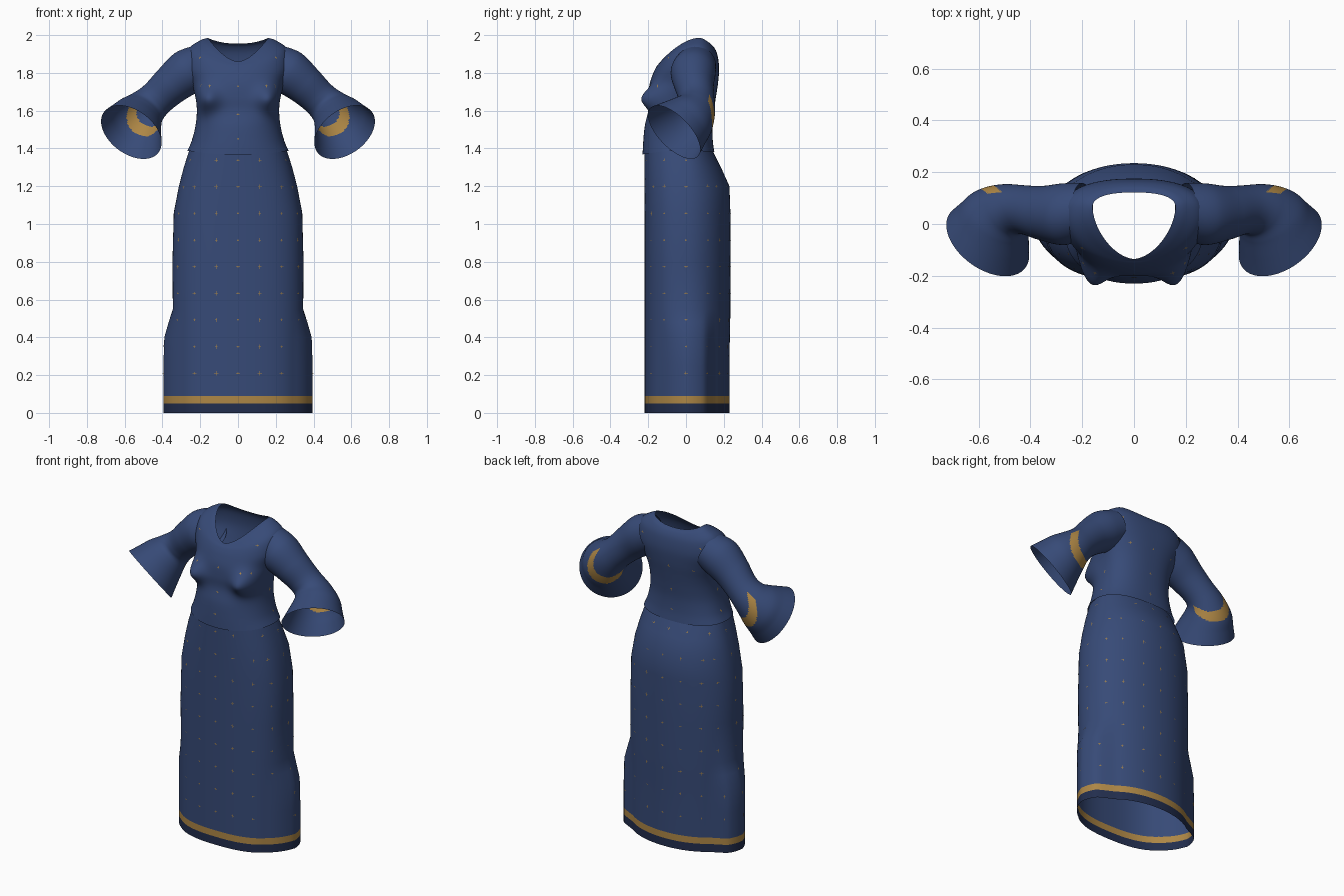
import bpy, math
from mathutils import Vector
from mathutils.bvhtree import BVHTree

cube = bpy.data.objects.get("Cube")
if cube:
    bpy.data.objects.remove(cube, do_unlink=True)

SEGS = 96


def material(name, color):
    m = bpy.data.materials.new(name)
    m.use_nodes = True
    m.diffuse_color = (*color, 1)
    bsdf = next(n for n in m.node_tree.nodes if n.type == 'BSDF_PRINCIPLED')
    bsdf.inputs["Base Color"].default_value = (*color, 1)
    bsdf.inputs["Roughness"].default_value = 0.8
    return m


BLUE = material("blue cloth", (0.038, 0.069, 0.185))
GOLD = material("gold trim", (0.42, 0.24, 0.06))
NAVY = material("navy hem", (0.016, 0.027, 0.075))


def make_object(name, verts, faces, mats, smooth=True):
    mesh = bpy.data.meshes.new(name)
    mesh.from_pydata(verts, [], faces)
    for m in mats:
        mesh.materials.append(m)
    for p in mesh.polygons:
        p.use_smooth = smooth
    mesh.update()
    obj = bpy.data.objects.new(name, mesh)
    bpy.context.collection.objects.link(obj)
    return obj


def loft(name, rings, rule=None, flip=False):
    """Skin closed rings into an open tube; rule(ring, segment) picks a material."""
    verts = [p for ring in rings for p in ring]
    faces, slots = [], []
    for i in range(len(rings) - 1):
        for j in range(SEGS):
            k = (j + 1) % SEGS
            a, b = i * SEGS, (i + 1) * SEGS
            f = (a + j, a + k, b + k, b + j)
            faces.append(f[::-1] if flip else f)
            slots.append(rule(i, j) if rule else 0)
    obj = make_object(name, verts, faces, [BLUE, GOLD, NAVY])
    obj.data.polygons.foreach_set("material_index", slots)
    return obj


def refine(rows, sub):
    """Smooth interpolation through rows of parameters."""
    out, last = [], len(rows) - 1
    for i in range(last):
        quad = [rows[max(0, min(last, i + d))] for d in (-1, 0, 1, 2)]
        for s in range(sub):
            t = s / sub
            out.append([0.5 * (2 * b + (c - a) * t + (2 * a - 5 * b + 4 * c - d) * t**2
                               + (3 * b - a - 3 * c + d) * t**3)
                        for a, b, c, d in zip(*quad)])
    return out + [list(rows[-1])]


def spow(v, p):
    return math.copysign(abs(v) ** (2 / p), v)


def body_ring(hw, front, back, mid, zf, zs, zb, p_front, p_back=2.4):
    """Rounded cross-section; the two powers set how square each half is."""
    pts = []
    for j in range(SEGS):
        a = math.tau * j / SEGS
        c, s = math.cos(a), math.sin(a)
        p = p_back if s > 0 else p_front
        y = mid + spow(s, p) * ((back - mid) if s > 0 else (mid - front))
        z = zs * c * c + (zb if s > 0 else zf) * s * s
        pts.append(Vector((hw * spow(c, p), y, z)))
    return pts


# Skirt: height, half width, back depth, flare of the side pleats
skirt_rows = [
    (0, .345, .23, .05), (.05, .345, .23, .05), (.09, .345, .23, .05),
    (.25, .345, .23, .05), (.4, .345, .232, .045), (.48, .345, .234, .022),
    (.55, .345, .235, 0), (.8, .347, .235, 0), (1.06, .34, .235, 0),
    (1.2, .313, .23, 0), (1.3, .287, .185, 0), (1.4, .255, .135, 0)]
skirt_rings = []
for z, hw, back, flare in skirt_rows:
    ring = body_ring(hw, -.22, back, 0, z, z, z, 2.5, 2.05)
    for v in ring:
        # the pleat starts abruptly at the back and fades towards the front
        amount = max(0, min(1, (.15 - v.y) / .05, (.14 + v.y) / .14))
        v.x += math.copysign(flare, v.x) * amount
    skirt_rings.append(ring)
skirt = loft("skirt", skirt_rings, lambda i, j: {0: 2, 1: 1}.get(i, 0))

# Bodice: half width, front, back, widest y, heights at front, side, back, squareness
bodice_rows = [
    (.268, -.23, .15, -.02, 1.368, 1.388, 1.38, 2.2),
    (.245, -.226, .142, -.02, 1.44, 1.44, 1.44, 2.2),
    (.225, -.218, .14, -.02, 1.52, 1.52, 1.52, 2.2),
    (.218, -.2, .148, -.01, 1.6, 1.6, 1.6, 2.2),
    (.225, -.2, .158, 0, 1.67, 1.67, 1.67, 2.2),
    (.245, -.193, .17, .02, 1.74, 1.74, 1.75, 2.2),
    (.278, -.173, .175, .04, 1.8, 1.83, 1.83, 2.2),
    (.262, -.155, .165, .05, 1.835, 1.925, 1.9, 2.1),
    (.2, -.143, .145, .06, 1.85, 1.972, 1.94, 1.9),
    (.16, -.135, .122, .065, 1.86, 1.985, 1.955, 1.7)]
bodice_rings = [body_ring(*r) for r in refine(bodice_rows, 6)]
for ring in bodice_rings:
    for v in ring:
        if v.y < 0:
            d2 = (abs(v.x) - .175) ** 2 + (v.z - 1.66) ** 2
            v.y -= .09 * math.exp(-d2 / .0052)
bodice = loft("bodice", bodice_rings)

# Bell sleeves: centre, radius, direction
sleeve_rows = [
    (.2, .05, 1.842, .108, .9, 0, -.38),
    (.272, .038, 1.803, .119, .85, 0, -.53),
    (.355, .042, 1.735, .105, .75, 0, -.65),
    (.43, .055, 1.665, .096, .7, -.1, -.7),
    (.485, .055, 1.615, .108, .58, -.42, -.68),
    (.525, .03, 1.568, .134, .46, -.62, -.62),
    (.546, -.017, 1.526, .157, .46, -.64, -.62),
    (.565, -.063, 1.486, .18, .46, -.64, -.62)]


def sleeve_band(i, j):
    """Gold band round the outer back of the elbow, its ends curving up the arm."""
    t = j / SEGS
    return int(.6 < t and abs(i - 56 + 260 * (t - .77) ** 2) < 4)


def sleeve(name, side):
    rings = []
    for x, y, z, r, *n in refine(sleeve_rows, 12):
        n = Vector(n).normalized()
        u = Vector((.16, -.62, .76))
        u = (u - n * u.dot(n)).normalized()
        v = u.cross(n)
        ring = []
        for j in range(SEGS):
            a = math.tau * j / SEGS
            p = Vector((x, y, z)) + r * (math.cos(a) * v + math.sin(a) * u)
            p.x *= side
            ring.append(p)
        rings.append(ring)
    loft(name, rings, sleeve_band, side < 0)


sleeve("left_sleeve", 1)
sleeve("right_sleeve", -1)


# Tiny gold cross stitches laid on the cloth, on all four sides
def stitches(name, obj, spots, size=.012):
    tree = BVHTree.FromObject(obj, bpy.context.evaluated_depsgraph_get())
    verts, faces = [], []
    for offset, z in spots:
        for axis in (Vector((0, 1, 0)), Vector((0, -1, 0)), Vector((1, 0, 0)), Vector((-1, 0, 0))):
            across = Vector((abs(axis.y), abs(axis.x), 0))
            hit, normal, _, _ = tree.ray_cast(axis + across * offset + Vector((0, 0, z)), -axis)
            if hit is None or normal.dot(axis) < .7:
                continue
            right = Vector((0, 0, 1)).cross(normal).normalized()
            up = normal.cross(right)
            start = len(verts)
            for k in range(8):
                a = math.tau * k / 8
                r = size * (.2 if k % 2 else 1)
                verts.append(hit + normal * .002 + r * (math.cos(a) * right + math.sin(a) * up))
            faces.append(tuple(range(start, start + 8)))
    make_object(name, verts, faces, [GOLD], False)


bpy.context.view_layer.update()
stitches("skirt_stitches", skirt,
         [(.115 * i, .21 + .141 * k) for k in range(9) for i in range(-3, 4)])
stitches("bodice_stitches", bodice,
         [(0, 1.45), (0, 1.58), (0, 1.73), (-.15, 1.73), (.15, 1.73), (-.2, 1.88), (.2, 1.88)])
